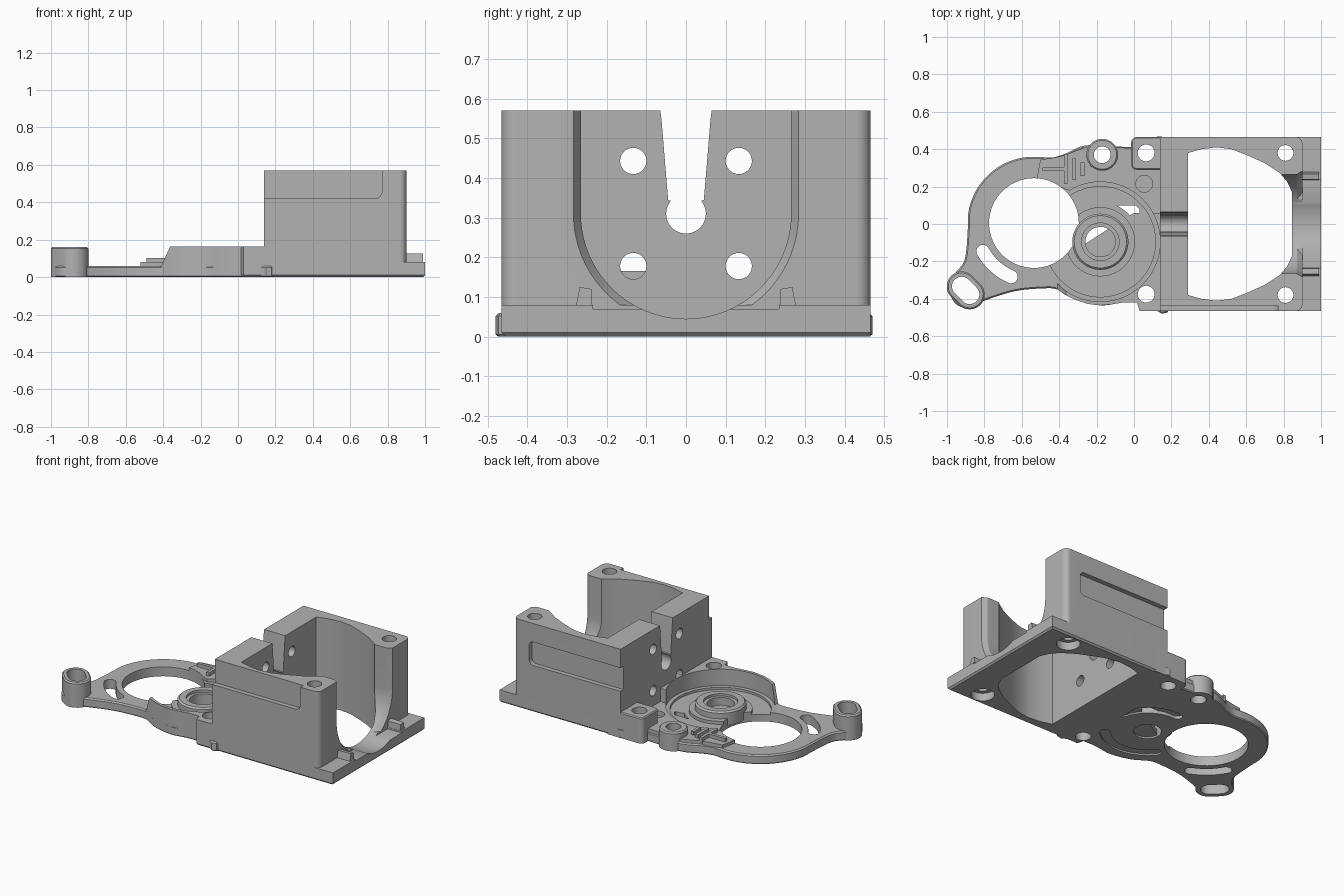
import bpy, bmesh
from math import cos, sin, radians, pi
from mathutils import Vector

old = bpy.data.objects.get("Cube")
if old:
    bpy.data.objects.remove(old)

grey = bpy.data.materials.new("machined grey")
grey.use_nodes = True
grey.diffuse_color = (0.45, 0.45, 0.45, 1)
grey.node_tree.nodes["Principled BSDF"].inputs["Base Color"].default_value = grey.diffuse_color


def arc(cx, cy, r, a0=0, a1=360, n=None):
    n = n or max(6, int(abs(a1 - a0) / 6))
    count = n if abs(a1 - a0) == 360 else n + 1
    return [(cx + r * cos(radians(a0 + (a1 - a0) * i / n)),
             cy + r * sin(radians(a0 + (a1 - a0) * i / n))) for i in range(count)]


def box(x0, y0, x1, y1):
    return [(x0, y0), (x1, y0), (x1, y1), (x0, y1)]


def rounded(x0, y0, x1, y1, r):
    return (arc(x0 + r, y0 + r, r, 180, 270) + arc(x1 - r, y0 + r, r, 270, 360)
            + arc(x1 - r, y1 - r, r, 0, 90) + arc(x0 + r, y1 - r, r, 90, 180))


def arc_slot(cx, cy, r, w, a0, a1):
    """Curved slot with round ends, centred on radius r."""
    (ex, ey), (sx, sy) = [(cx + r * cos(radians(a)), cy + r * sin(radians(a))) for a in (a1, a0)]
    return (arc(cx, cy, r + w, a0, a1) + arc(ex, ey, w, a1, a1 + 180)[1:-1]
            + arc(cx, cy, r - w, a1, a0) + arc(sx, sy, w, a0 + 180, a0 + 360)[1:-1])


def capsule(cx, cy, half, r, angle):
    dx, dy = half * cos(radians(angle)), half * sin(radians(angle))
    return (arc(cx + dx, cy + dy, r, angle - 90, angle + 90)
            + arc(cx - dx, cy - dy, r, angle + 90, angle + 270))


def smooth(pts, n=5):
    """Closed Catmull-Rom curve through the points."""
    out, m = [], len(pts)
    for i in range(m):
        p0, p1, p2, p3 = (Vector(pts[(i + k) % m]) for k in (-1, 0, 1, 2))
        for j in range(n):
            t = j / n
            q = 0.5 * (2 * p1 + (p2 - p0) * t + (2 * p0 - 5 * p1 + 4 * p2 - p3) * t ** 2
                       + (3 * p1 - p0 - 3 * p2 + p3) * t ** 3)
            out.append((q.x, q.y))
    return out


def prism(name, pts, a, b, axis="z", lo=0, hi=0, end=None):
    """Extrude an outline from a to b; lo and hi chamfer the rims, end is another outline at b."""
    place = {"z": lambda u, v, w: (u, v, w), "x": lambda u, v, w: (w, u, v),
             "y": lambda u, v, w: (u, w, v)}[axis]
    bm = bmesh.new()
    low = [bm.verts.new(place(u, v, a)) for u, v in pts]
    top = [bm.verts.new(place(u, v, b)) for u, v in (end or pts)]
    caps = bm.faces.new(low), bm.faces.new(top)
    for i in range(len(pts)):
        j = (i + 1) % len(pts)
        bm.faces.new((low[i], low[j], top[j], top[i]))
    bmesh.ops.recalc_face_normals(bm, faces=bm.faces[:])
    rims = [(list(f.edges), w) for f, w in zip(caps, (lo, hi)) if w]
    for edges, w in rims:
        bmesh.ops.bevel(bm, geom=edges, offset=w, segments=1, affect="EDGES")
    me = bpy.data.meshes.new(name)
    bm.to_mesh(me)
    bm.free()
    me.materials.append(grey)
    ob = bpy.data.objects.new(name, me)
    bpy.context.scene.collection.objects.link(ob)
    return ob


cutters = []


def cutter(*args, **kw):
    ob = prism("cutter", *args, **kw)
    ob.hide_render = True
    cutters.append(ob)
    return ob


def drill(x, y, r, z0=-0.1, z1=0.7):
    return cutter(arc(x, y, r), z0, z1)


def finish(ob, cuts=()):
    bpy.context.view_layer.objects.active = ob
    for o in bpy.context.selected_objects:
        o.select_set(False)
    ob.select_set(True)
    for c in cuts:
        m = ob.modifiers.new("cut", "BOOLEAN")
        m.operation, m.solver, m.object = "DIFFERENCE", "EXACT", c
        bpy.ops.object.modifier_apply(modifier=m.name)
    bpy.ops.object.shade_smooth_by_angle(angle=radians(25))


W = 0.465                  # half width of the block
RX, RY = -0.535, 0.005     # large ring centre
PX, PY = -0.18, -0.095     # round pocket centre

# Shared cutters
ring_hole = drill(RX, RY, 0.24)
pocket = drill(PX, PY, 0.32, 0.045)
hub_hole = drill(PX, PY, 0.08)
ear_hole = cutter(capsule(-0.9, -0.355, 0.03, 0.052, -45), -0.1, 0.7)
tab_hole = drill(-0.17, 0.37, 0.045)
small_holes = [drill(0.065, y, 0.045) for y in (0.38, -0.375)]
blind_hole = drill(0.055, 0.215, 0.045, 0.05)
slots = [cutter(arc_slot(PX, PY, 0.242, 0.03, a, b), -0.1, 0.7) for a, b in ((15, 95), (218, 318))]
slots.append(cutter(arc_slot(RX, RY, 0.312, 0.035, 209, 247), -0.1, 0.7))
bolt_holes = [drill(0.81, s * 0.38, 0.042) for s in (1, -1)]
bolt_holes += [drill(0.81, s * 0.38, 0.068, -0.1, 0.05) for s in (1, -1)]

half = [(0.29, 0.38), (0.36, 0.4), (0.44, 0.41), (0.52, 0.4), (0.6, 0.37),
        (0.7, 0.325), (0.78, 0.272), (0.82, 0.225), (0.845, 0.17)]
cavity = cutter(half + [(x, -y) for x, y in reversed(half)], -0.1, 0.7)


def u_shape(r):
    return arc(0, 0.31, r, 180, 360, 40) + [(r, 0.7), (-r, 0.7)]


u_cut = cutter(u_shape(0.265), 0.7, 1.1, "x")
u_flare = cutter(u_shape(0.255), 0.855, 0.905, "x", end=u_shape(0.287))
saddle_floor = cutter(box(-0.235, 0.07, 0.235, 0.3), 0.9, 1.1, "x")

# Low plate carrying the large ring and the pocket
outline = arc(RX, RY, 0.355, 85, 185, 8) + [
    (-0.905, -0.19), (-0.96, -0.27), (-0.985, -0.36), (-0.95, -0.43), (-0.88, -0.448),
    (-0.8, -0.41), (-0.64, -0.36), (-0.5, -0.345), (-0.41, -0.35), (-0.315, -0.405),
    (-0.18, -0.435), (-0.06, -0.42), (0.05, -0.42), (0.2, -0.42), (0.2, 0.41),
    (0, 0.41), (-0.1, 0.415), (-0.26, 0.42), (-0.37, 0.375), (-0.44, 0.355)]
plate = prism("low_plate", smooth(outline), 0, 0.06, lo=0.006, hi=0.008)
finish(plate, [ring_hole, pocket, hub_hole, ear_hole, tab_hole, blind_hole] + small_holes + slots)

# Slotted ear and round tab
finish(prism("slotted_ear", capsule(-0.9, -0.355, 0.03, 0.08, -45), 0, 0.16, hi=0.008), [ear_hole])
finish(prism("round_tab", arc(-0.17, 0.37, 0.085), 0, 0.12, hi=0.008), [tab_hole, pocket])

# Raised ledge behind the pocket, with raised bars
ledge = [(-0.5, 0.345), (-0.52, 0.245), (-0.35, 0.18), (-0.2, 0.1), (0.2, 0.1), (0.2, 0.405),
         (0, 0.405), (-0.1, 0.41), (-0.26, 0.412), (-0.37, 0.368), (-0.44, 0.352)]
finish(prism("rear_ledge", ledge, 0.02, 0.08),
       [ring_hole, pocket, tab_hole, blind_hole, small_holes[0]])
bars = [(-0.43, 0.06, 0.01)] + [(x, 0.01, h) for x, h in ((-0.365, 0.08), (-0.32, 0.057), (-0.275, 0.037))]
for x, w, h in bars:
    finish(prism("raised_bar", box(x - w, 0.293 - h, x + w, 0.293 + h), 0.06, 0.102))

# High wall around the front of the pocket
wall = [(-0.465, -0.235), (-0.415, -0.345), (-0.37, -0.378), (-0.315, -0.405), (-0.25, -0.427),
        (-0.18, -0.435), (-0.12, -0.43), (-0.06, -0.42), (0.016, -0.42), (0.03, -W),
        (0.2, -W), (0.2, 0.06), (0, 0.06)]
end_slope = cutter([(-0.5, 0.06), (-0.41, 0.06), (-0.36, 0.17), (-0.36, 0.3), (-0.5, 0.3)], -0.6, -0.1, "y")
finish(prism("front_wall", wall, 0.01, 0.165), [pocket, ring_hole, small_holes[1], end_slope])

# Hub and rings inside the pocket
hub_recess = drill(PX, PY, 0.1, 0.095)
finish(prism("hub", arc(PX, PY, 0.15), 0.02, 0.11, hi=0.01), [hub_hole, hub_recess])
for name, outer, inner, top in (("hub_step", 0.185, 0.14, 0.065), ("pocket_step", 0.325, 0.295, 0.06)):
    finish(prism(name, arc(PX, PY, outer), 0.02, top), [drill(PX, PY, inner), ring_hole])

# Corner pad beside the block
finish(prism("corner_pad", rounded(-0.015, 0.29, 0.25, W, 0.03), 0, 0.165, hi=0.006), [small_holes[0]])

# Flanged base under the block
base = prism("flanged_base", box(0.03, -W, 1, W), 0, 0.08, lo=0.01)
finish(base, [cavity, u_cut, saddle_floor, pocket, blind_hole] + bolt_holes + small_holes)

# Small ribs on either side of the saddle
for s in (1, -1):
    rib = [(s * 0.235, 0.05), (s * 0.238, 0.12), (s * 0.268, 0.125), (s * 0.283, 0.05)]
    finish(prism("saddle_rib", rib, 0.88, 0.99, "x"), [u_cut])

# Tall block with cavity, keyhole, side recesses and holes
keyhole = cutter([(-0.072, 0.62), (-0.062, 0.55), (-0.045, 0.345)] + arc(0, 0.31, 0.05, 140, 400)
                 + [(0.045, 0.345), (0.062, 0.55), (0.072, 0.62)], 0.1, 0.35, "x")
wall_holes = [cutter(arc(y, z, 0.033), 0.1, 0.35, "x") for y in (-0.133, 0.133) for z in (0.178, 0.443)]
front_recess = cutter(rounded(0, 0.42, 0.77, 0.8, 0.04), -0.6, -0.435, "y")
rear_recess = cutter(rounded(0, 0.3, 0.79, 0.45, 0.03), 0.435, 0.6, "y")
body = ([(0.14, -W)] + arc(0.865, -W + 0.035, 0.035, 270, 360)
        + arc(0.865, W - 0.035, 0.035, 0, 90) + [(0.14, W)])
finish(prism("tall_block", body, 0.02, 0.57),
       [cavity, u_cut, u_flare, keyhole, front_recess, rear_recess] + bolt_holes + wall_holes)

for c in cutters:
    bpy.data.objects.remove(c)
